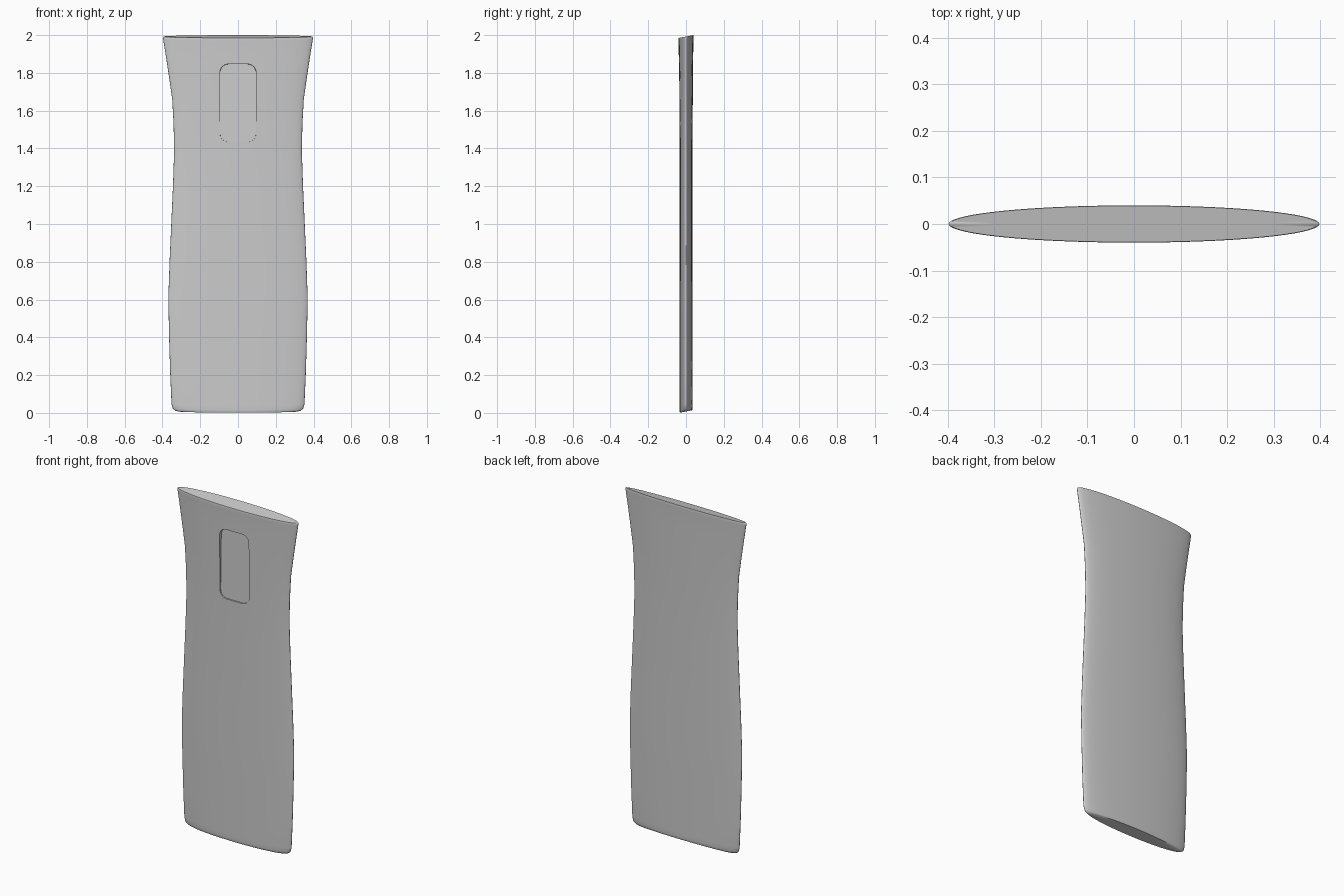
import bpy, bmesh, math

if "Cube" in bpy.data.objects:
    bpy.data.objects.remove(bpy.data.objects["Cube"])

SEG = 72

# (height, half width, half thickness) from bottom to top
PROFILE = [
    (0.000, 0.20, 0.020), (0.000, 0.315, 0.032), (0.004, 0.33, 0.034),
    (0.015, 0.345, 0.035), (0.04, 0.352, 0.035), (0.20, 0.359, 0.035),
    (0.40, 0.365, 0.035), (0.60, 0.369, 0.035), (0.80, 0.362, 0.034),
    (1.00, 0.353, 0.034), (1.20, 0.344, 0.034), (1.38, 0.338, 0.034),
    (1.52, 0.341, 0.035), (1.65, 0.348, 0.036), (1.75, 0.362, 0.037),
    (1.87, 0.380, 0.038), (1.97, 0.396, 0.0395), (1.981, 0.398, 0.040),
    (1.985, 0.394, 0.039), (1.985, 0.30, 0.026),
]


def new_object(name, bm):
    bmesh.ops.recalc_face_normals(bm, faces=bm.faces)
    mesh = bpy.data.meshes.new(name)
    bm.to_mesh(mesh)
    bm.free()
    obj = bpy.data.objects.new(name, mesh)
    bpy.context.collection.objects.link(obj)
    return obj


# Flat elliptical body, lofted with slanted ends
bm = bmesh.new()
rings = []
for z, w, t in PROFILE:
    ring = []
    for i in range(SEG):
        a = 2 * math.pi * i / SEG
        y = t * math.sin(a)
        ring.append(bm.verts.new((w * math.cos(a), y, z + 0.0075 + 0.19 * y)))
    rings.append(ring)
for lo, hi in zip(rings, rings[1:]):
    for i in range(SEG):
        j = (i + 1) % SEG
        bm.faces.new((lo[i], lo[j], hi[j], hi[i]))
bm.faces.new(rings[0])
bm.faces.new(rings[-1])
body = new_object("flat_body", bm)

# Rounded cutter for the shallow thumb recess
bm = bmesh.new()
hw, hh, r, zc = 0.098, 0.21, 0.045, 1.64
outline = []
for cx, cz, start in ((1, 1, 0), (-1, 1, 90), (-1, -1, 180), (1, -1, 270)):
    for k in range(7):
        a = math.radians(start + 15 * k)
        outline.append((cx * (hw - r) + r * math.cos(a),
                        zc + cz * (hh - r) + r * math.sin(a)))
front = [bm.verts.new((x, -0.08, z)) for x, z in outline]
# floor is deeper towards the top
back = [bm.verts.new((x * 0.97, -0.024 + 0.018 * (z - zc), zc + (z - zc) * 0.98))
        for x, z in outline]
bm.faces.new(front)
bm.faces.new(back)
n = len(outline)
for i in range(n):
    j = (i + 1) % n
    bm.faces.new((front[i], front[j], back[j], back[i]))
cutter = new_object("recess_cutter", bm)
cutter.hide_render = True
cutter.hide_viewport = False

# Cut the recess and bake it into the body
mod = body.modifiers.new("recess", 'BOOLEAN')
mod.operation = 'DIFFERENCE'
mod.solver = 'EXACT'
mod.object = cutter
bpy.ops.object.select_all(action='DESELECT')
bpy.context.view_layer.objects.active = body
body.select_set(True)
bpy.ops.object.modifier_apply(modifier=mod.name)
bpy.data.objects.remove(cutter, do_unlink=True)
bpy.ops.object.shade_smooth_by_angle(angle=math.radians(50))
